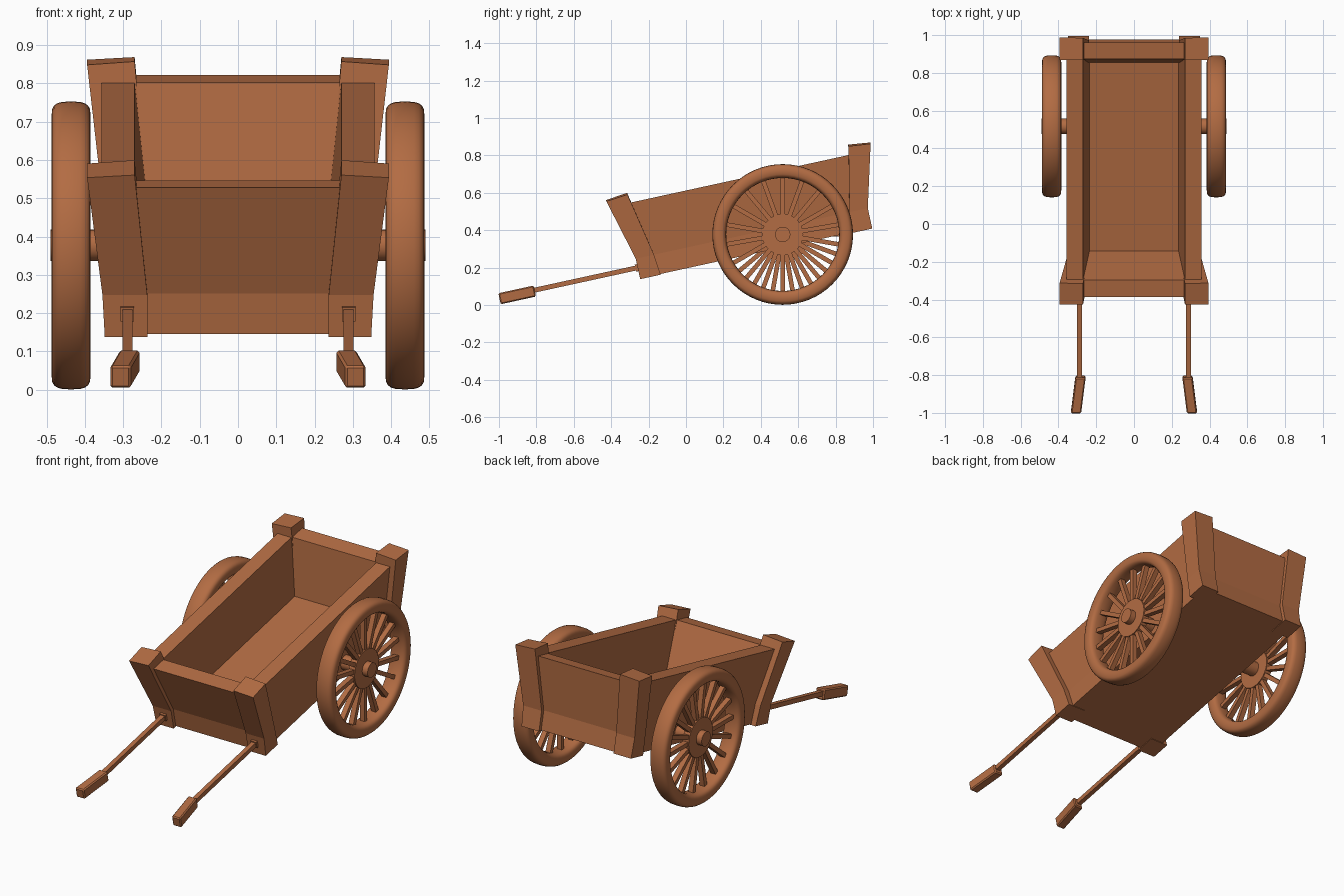
import bpy, bmesh, math
from mathutils import Matrix, Vector

if "Cube" in bpy.data.objects:
    bpy.data.objects.remove(bpy.data.objects["Cube"])

wood = bpy.data.materials.new("brown wood")
wood.diffuse_color = (0.45, 0.15, 0.056, 1)
wood.use_nodes = True
wood.node_tree.nodes["Principled BSDF"].inputs["Base Color"].default_value = wood.diffuse_color

# Tilted frame of the cart body: y runs along the floor, z is square to it
TILT = Matrix.Translation((0, -0.245, 0.138)) @ Matrix.Rotation(math.radians(12.3), 4, 'X')
LENGTH = 1.27


def finish(name, bm, matrix=None, smooth=False, bevel=0):
    if matrix is not None:
        bm.transform(matrix)
    bmesh.ops.recalc_face_normals(bm, faces=bm.faces)
    me = bpy.data.meshes.new(name)
    bm.to_mesh(me)
    bm.free()
    me.materials.append(wood)
    ob = bpy.data.objects.new(name, me)
    bpy.context.collection.objects.link(ob)
    if smooth:
        bpy.ops.object.select_all(action='DESELECT')
        ob.select_set(True)
        bpy.context.view_layer.objects.active = ob
        bpy.ops.object.shade_smooth_by_angle(angle=math.radians(35))
    if bevel:
        m = ob.modifiers.new("soft edges", 'BEVEL')
        m.width, m.segments = bevel, 1
    return ob


def loft(bm, loops, closed=False):
    """Skin a list of point loops, capping both ends unless closed."""
    rows = [[bm.verts.new(p) for p in loop] for loop in loops]
    n = len(rows[0])
    pairs = list(zip(rows, rows[1:]))
    if closed:
        pairs.append((rows[-1], rows[0]))
    else:
        bm.faces.new(rows[0])
        bm.faces.new(rows[-1])
    for a, b in pairs:
        for i in range(n):
            j = (i + 1) % n
            bm.faces.new((a[i], a[j], b[j], b[i]))


def box(bm, x0, x1, y0, y1, z0, z1, matrix=None):
    pts = [[(x0, y0, z), (x1, y0, z), (x1, y1, z), (x0, y1, z)] for z in (z0, z1)]
    if matrix is not None:
        pts = [[matrix @ Vector(p) for p in loop] for loop in pts]
    loft(bm, pts)


# Tray: outer shell with a kink, then down the inside to the floor
def ring(hx, inset, z):
    return [(-hx, inset, z), (hx, inset, z), (hx, LENGTH - inset, z), (-hx, LENGTH - inset, z)]


bm = bmesh.new()
loft(bm, [ring(0.318, 0.02, 0.004), ring(0.32, 0.02, 0.112), ring(0.357, -0.055, 0.411),
          ring(0.27, 0.036, 0.411), ring(0.236, 0.126, 0.10)])
finish("tray", bm, TILT)

# Corner posts: (inner x, outer x, outer y, inner y, z)
LEVELS = [(0.237, 0.348, 0.0, 0.112, 0.0), (0.237, 0.354, 0.0, 0.10, 0.112),
          (0.27, 0.394, -0.088, 0.03, 0.452)]
for end in ("front", "back"):
    for side, s in (("right", 1), ("left", -1)):
        bm = bmesh.new()
        loops = []
        for k, (xi, xo, yo, yi, z) in enumerate(LEVELS):
            rise = 0.007 if k == 2 else 0
            loop = [(xi, yo, z), (xo, yo, z - rise), (xo, yi, z + rise * 0.7), (xi, yi, z + 2 * rise)]
            loops.append([(s * x, y if end == "front" else LENGTH - y, h) for x, y, h in loop])
        loft(bm, loops)
        finish(f"{end}_{side}_post", bm, TILT)

# Handles: collar, shaft and splayed grip
for side, s in (("right", 1), ("left", -1)):
    bm = bmesh.new()
    x = s * 0.289
    box(bm, x - 0.013, x + 0.013, -0.60, 0.05, 0.050, 0.076)
    box(bm, x - 0.018, x + 0.018, -0.012, 0.01, 0.044, 0.082)
    finish(side + "_handle_shaft", bm, TILT)
    bm = bmesh.new()
    loops = []
    for gx, gy, gz in ((0.283, -0.564, 0.058), (0.307, -0.757, 0.058)):
        loops.append([(s * gx + a * 0.027, gy, gz + b * 0.03)
                      for a, b in ((-1, -1), (1, -1), (1, 1), (-1, 1))])
    loft(bm, loops)
    finish(side + "_handle_grip", bm, TILT, bevel=0.006)


# Wheels
def power(v, e):
    return math.copysign(abs(v) ** e, v)


def cylinder_x(bm, r, x0, x1, n=32):
    loft(bm, [[(x, r * math.cos(2 * math.pi * i / n), r * math.sin(2 * math.pi * i / n))
               for i in range(n)] for x in (x0, x1)])


SPOKES = 18
for side, s in (("right", 1), ("left", -1)):
    place = Matrix.Translation((s * 0.436, 0.517, 0.377))
    # rim with a rounded rectangular section
    bm = bmesh.new()
    loops = []
    for i in range(64):
        a = 2 * math.pi * i / 64
        loop = []
        for j in range(20):
            t = 2 * math.pi * j / 20
            r = 0.339 + 0.037 * power(math.sin(t), 0.65)
            loop.append((0.051 * power(math.cos(t), 0.65), r * math.cos(a), r * math.sin(a)))
        loops.append(loop)
    loft(bm, loops, closed=True)
    finish(side + "_wheel_rim", bm, place, smooth=True)
    # spokes
    bm = bmesh.new()
    for k in range(SPOKES):
        a = 2 * math.pi * (k + (0.5 if s < 0 else 0)) / SPOKES
        box(bm, -0.015, 0.015, -0.012, 0.012, 0.08, 0.315, Matrix.Rotation(a, 4, 'X'))
    finish(side + "_wheel_spokes", bm, place)
    # hub disc and axle stub
    bm = bmesh.new()
    cylinder_x(bm, 0.11, -0.02, 0.02)
    finish(side + "_wheel_hub", bm, place, smooth=True)
    bm = bmesh.new()
    cylinder_x(bm, 0.041, -s * 0.14, s * 0.054)
    finish(side + "_axle", bm, place, smooth=True)
